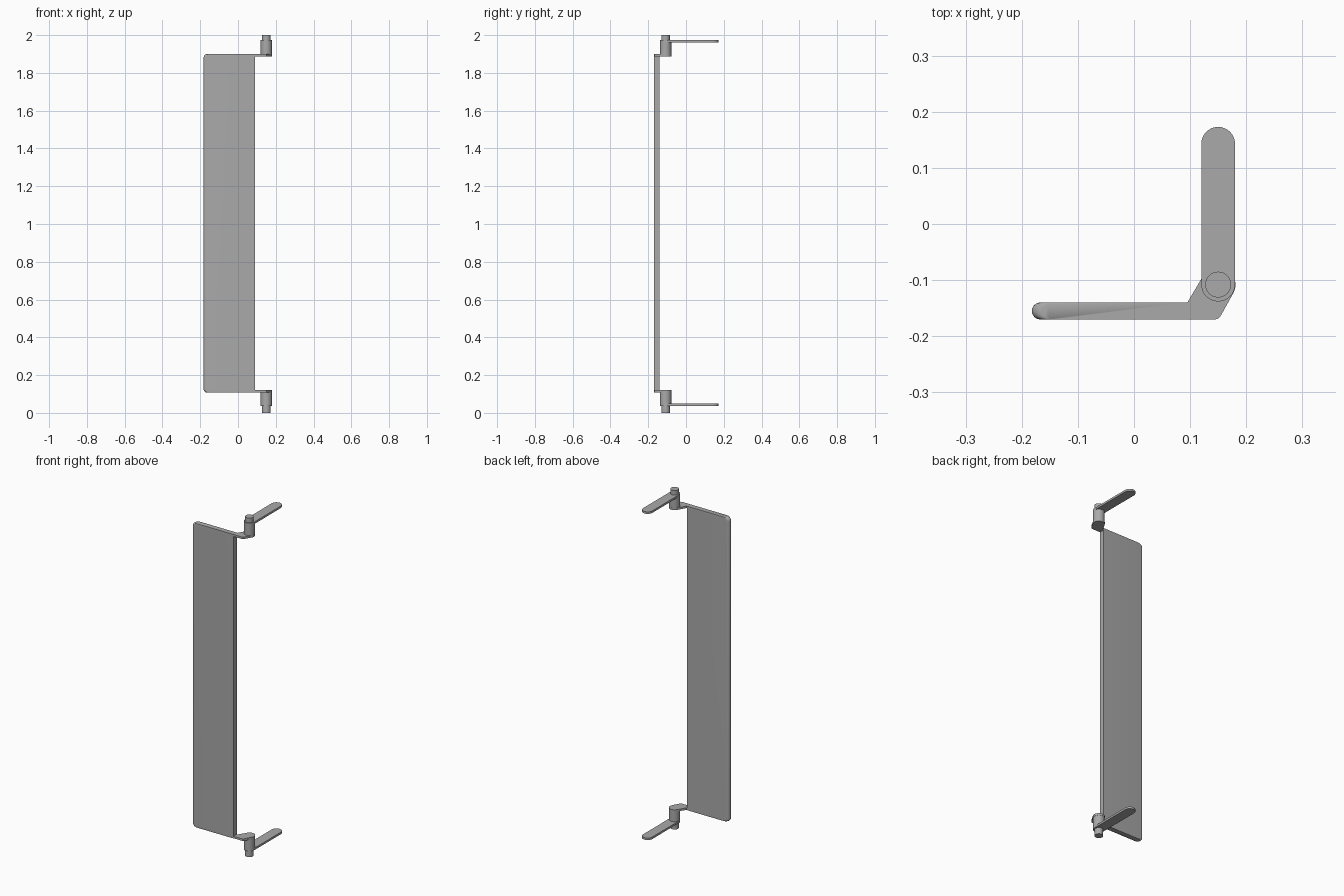
import bpy
import bmesh
from math import cos, sin, radians, sqrt

cube = bpy.data.objects.get("Cube")
if cube:
    bpy.data.objects.remove(cube, do_unlink=True)

grey = bpy.data.materials.new("plain grey")
grey.use_nodes = True
colour = (0.4, 0.4, 0.4, 1)
grey.diffuse_color = colour
grey.node_tree.nodes["Principled BSDF"].inputs["Base Color"].default_value = colour

PIVOT_X, PIVOT_Y, R = 0.15, -0.108, 0.03


def arc(cx, cy, r, start, end, steps=16):
    angles = [radians(start + (end - start) * i / steps) for i in range(steps + 1)]
    return [(cx + r * cos(a), cy + r * sin(a)) for a in angles]


def loft(name, sections):
    """Join matching counter-clockwise outlines, given as (height, outline)."""
    bm = bmesh.new()
    rings = [[bm.verts.new((x, y, z)) for x, y in outline] for z, outline in sections]
    n = len(rings[0])
    for low, high in zip(rings, rings[1:]):
        for i in range(n):
            j = (i + 1) % n
            bm.faces.new((low[i], low[j], high[j], high[i]))
    bm.faces.new(rings[0][::-1])
    bm.faces.new(rings[-1])
    mesh = bpy.data.meshes.new(name)
    bm.to_mesh(mesh)
    bm.free()
    mesh.materials.append(grey)
    obj = bpy.data.objects.new(name, mesh)
    bpy.context.collection.objects.link(obj)
    bpy.ops.object.select_all(action="DESELECT")
    obj.select_set(True)
    bpy.context.view_layer.objects.active = obj
    bpy.ops.object.shade_smooth_by_angle(angle=radians(30))
    return obj


def prism(name, outline, z0, z1):
    return loft(name, [(z0, outline), (z1, outline)])


# Tall panel: rounded free edge, with its two free corners rounded off
BOTTOM, TOP, CORNER = 0.107, 1.9, 0.02


def panel_outline(inset):
    return [(0.09, -0.17), (0.09, -0.14)] + arc(-0.167 + inset, -0.155, 0.015, 90, 270)


drops = [CORNER * (1 - cos(radians(a))) for a in range(0, 91, 15)]
insets = [CORNER - sqrt(max(0, CORNER ** 2 - (CORNER - d) ** 2)) for d in drops]
lower = [(BOTTOM + d, panel_outline(i)) for d, i in zip(drops, insets)]
upper = [(TOP - d, panel_outline(i)) for d, i in zip(drops, insets)]
loft("panel", lower + upper[::-1])

# Outlines shared by the upper and lower hinges
bracket = ([(0.09, -0.17), (0.145, -0.17), (0.151, -0.168), (0.155, -0.163)]
           + arc(PIVOT_X, PIVOT_Y, 0.031, -30, 150)
           + [(0.095, -0.14), (0.09, -0.14)])
arm = (arc(PIVOT_X, PIVOT_Y, R, 180, 360)
       + arc(PIVOT_X, 0.143, R, 0, 180))
barrel = arc(PIVOT_X, PIVOT_Y, R, 0, 360, 48)[:-1]
pin = arc(PIVOT_X, PIVOT_Y, 0.023, 0, 360, 48)[:-1]

# Each hinge: bracket on the panel, barrel, swinging arm and pin
for side, inner, outer, tip in (("upper", 1.888, 1.973, 2.0),
                                ("lower", 0.12, 0.037, 0.0)):
    out = 1 if tip > inner else -1
    for part, outline, a, b in (
            ("bracket", bracket, inner, inner + out * 0.012),
            ("barrel", barrel, inner, outer),
            ("arm", arm, outer - out * 0.012, outer),
            ("pin", pin, outer - out * 0.01, tip)):
        prism(f"{side}_{part}", outline, min(a, b), max(a, b))
